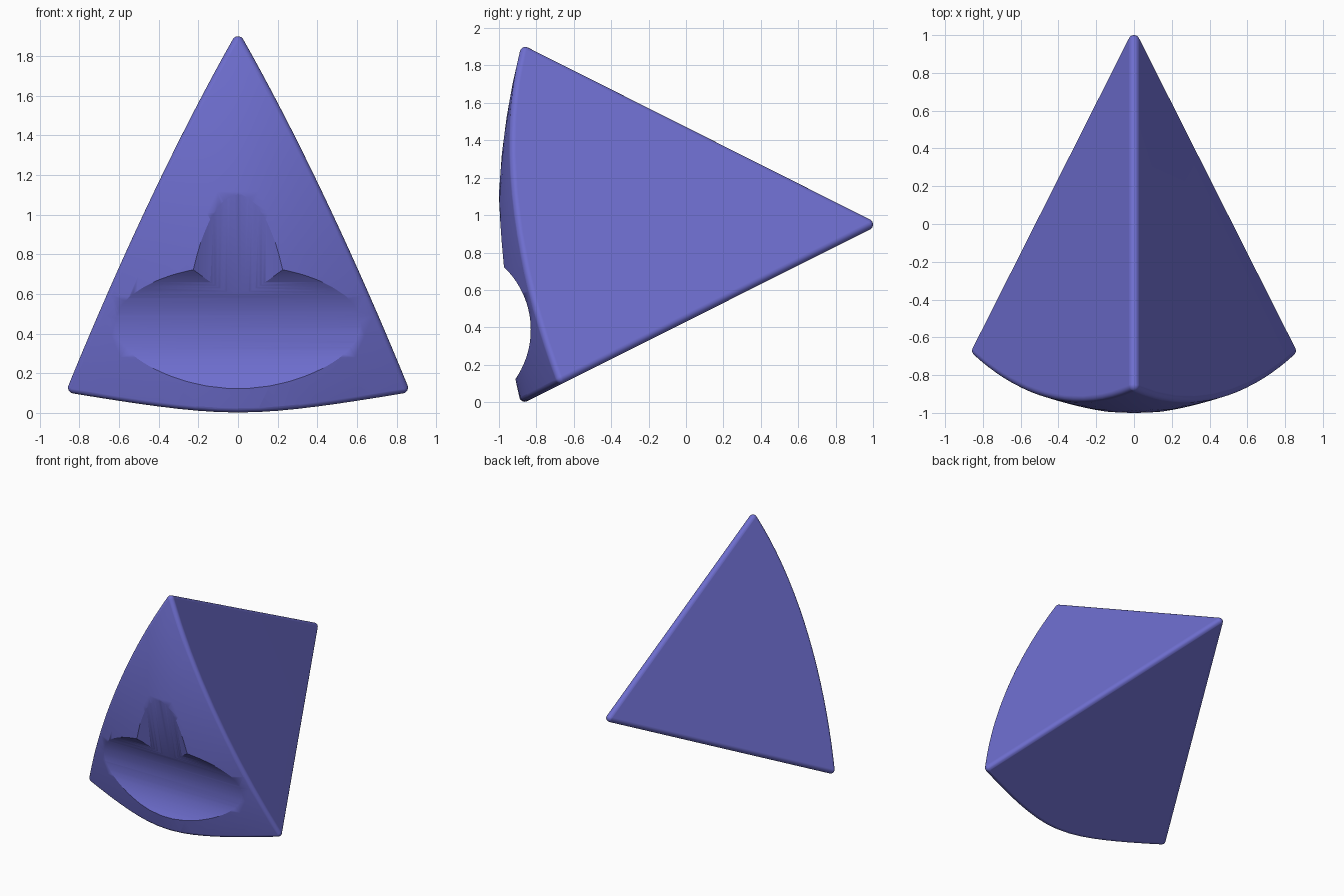
import bpy, bmesh, math
from mathutils import Vector, Matrix

cube = bpy.data.objects.get("Cube")
if cube:
    bpy.data.objects.remove(cube, do_unlink=True)

mat = bpy.data.materials.new("violet_blue")
mat.use_nodes = True
colour = (0.155, 0.155, 0.62, 1)
mat.diffuse_color = colour
mat.node_tree.nodes["Principled BSDF"].inputs["Base Color"].default_value = colour

R = 0.03                                  # edge rounding radius
APEX = Vector((0, 0.97, 0.95))            # back point, inset by R
TOP = Vector((0, -1.84, 0.925))           # rays from the apex to the front corners
LEFT = Vector((0.827, -1.64, -0.822))
RIGHT = Vector((-0.827, -1.64, -0.822))
N = 18                                    # front face subdivisions


def front_y(x, z):
    """Bulging front surface, inset by R."""
    return -0.974 + 0.135 * (z - 0.945) ** 2 + 0.411 * (math.hypot(x, 0.4) - 0.4)


def on_front(ray):
    """Point where a ray from the apex meets the front surface."""
    t = 1.0
    for _ in range(25):
        p = APEX + ray * t
        t = (front_y(p.x, p.z) - APEX.y) / ray.y
    return APEX + ray * t


def front_normal(p):
    e = 0.001
    dx = (front_y(p.x + e, p.z) - front_y(p.x - e, p.z)) / (2 * e)
    dz = (front_y(p.x, p.z + e) - front_y(p.x, p.z - e)) / (2 * e)
    return Vector((dx, -1, dz)).normalized()


def new_object(name, bm):
    mesh = bpy.data.meshes.new(name)
    bm.to_mesh(mesh)
    bm.free()
    mesh.materials.append(mat)
    ob = bpy.data.objects.new(name, mesh)
    bpy.context.scene.collection.objects.link(ob)
    return ob


# Directions of a small ball, including the three flat side normals
ball = bmesh.new()
bmesh.ops.create_icosphere(ball, subdivisions=3, radius=1)
dirs = [v.co.normalized() for v in ball.verts]
ball.free()
for a, b in ((TOP, LEFT), (LEFT, RIGHT), (RIGHT, TOP)):
    n = a.cross(b).normalized()
    inside = (TOP + LEFT + RIGHT) / 3
    dirs.append(-n if n.dot(inside) > 0 else n)

# Rounded body: hull of balls along the rim and apex, plus the front surface
points = [APEX + d * R for d in dirs]
for i in range(N + 1):
    for j in range(N + 1 - i):
        k = N - i - j
        p = on_front((TOP * i + LEFT * j + RIGHT * k) / N)
        n = front_normal(p)
        points.append(p + n * R)
        if 0 in (i, j, k):
            points += [p + d * R for d in dirs]

bm = bmesh.new()
for p in points:
    bm.verts.new(p)
bmesh.ops.convex_hull(bm, input=bm.verts[:], use_existing_faces=False)
bmesh.ops.delete(bm, geom=[v for v in bm.verts if not v.link_faces], context='VERTS')
bmesh.ops.remove_doubles(bm, verts=bm.verts[:], dist=0.0005)
bmesh.ops.dissolve_limit(bm, angle_limit=math.radians(0.3),
                         verts=bm.verts[:], edges=bm.edges[:])
bmesh.ops.recalc_face_normals(bm, faces=bm.faces[:])
body = new_object("wedge_body", bm)


def cutter(name, centre, axis, radius, length):
    bm = bmesh.new()
    rot = Vector((0, 0, 1)).rotation_difference(axis).to_matrix().to_4x4()
    bmesh.ops.create_cone(bm, cap_ends=True, segments=160, radius1=radius,
                          radius2=radius, depth=length,
                          matrix=Matrix.Translation(centre) @ rot)
    ob = new_object(name, bm)
    ob.hide_render = True
    return ob


# Wide lower hollow, and the tilted upper hollow that runs into it
axis = Vector((0, -0.23, 0.973)).normalized()
cutters = [
    cutter("lower_hollow_cutter", Vector((0, -1.294, 0.387)), Vector((1, 0, 0)), 0.464, 2.2),
    cutter("upper_hollow_cutter", Vector((0, -1.379, 0.7465)) + axis * 0.195, axis, 0.45, 1.21),
]
bpy.ops.object.select_all(action='DESELECT')
bpy.context.view_layer.objects.active = body
body.select_set(True)
for c in cutters:
    mod = body.modifiers.new("hollow", 'BOOLEAN')
    mod.operation = 'DIFFERENCE'
    mod.solver = 'EXACT'
    mod.object = c
    bpy.ops.object.modifier_apply(modifier=mod.name)
    bpy.data.objects.remove(c, do_unlink=True)

# Smooth rounding with clean flat sides
bpy.ops.object.shade_smooth_by_angle(angle=math.radians(28))
wn = body.modifiers.new("flat_sides", 'WEIGHTED_NORMAL')
wn.keep_sharp = True
